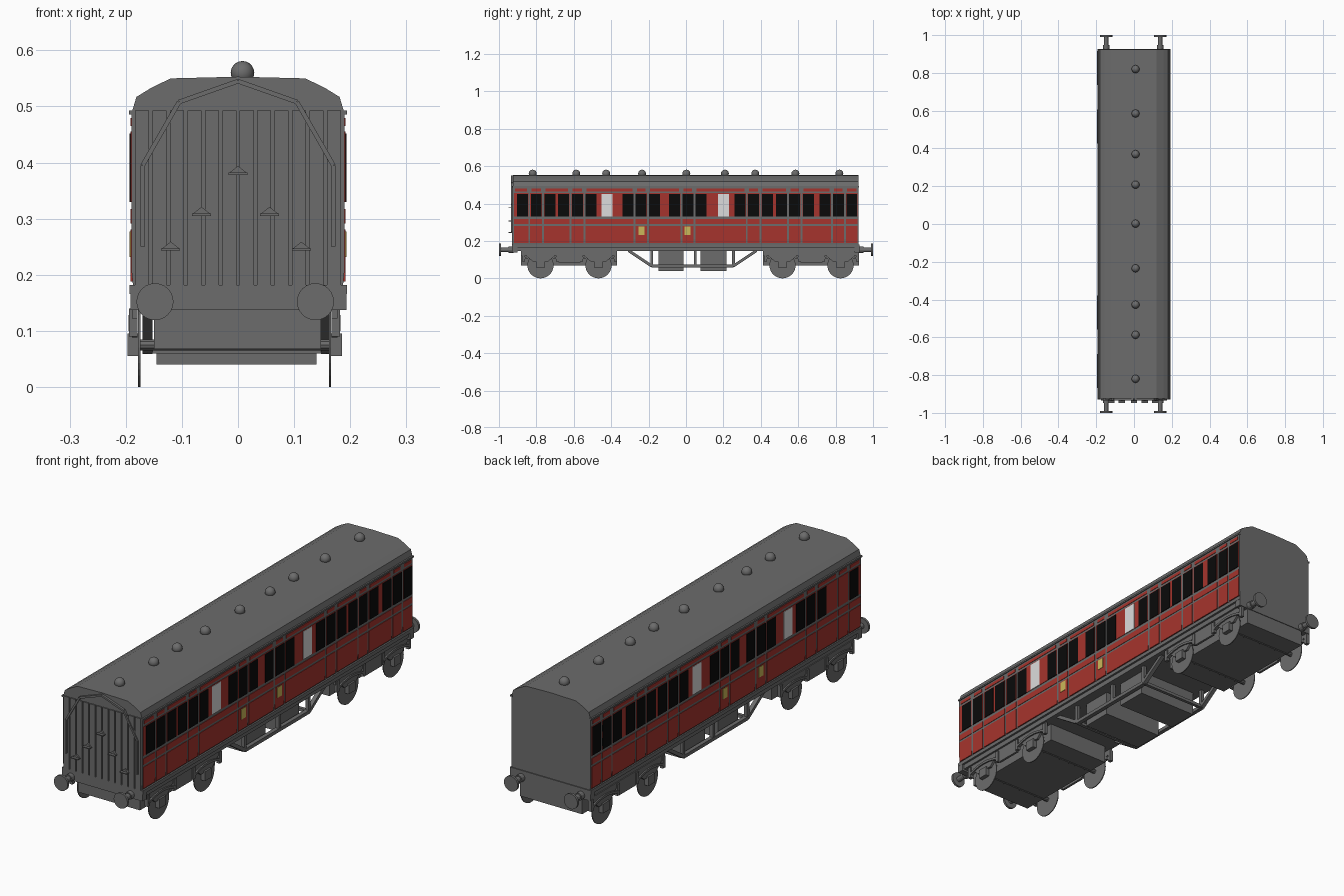
import bpy, bmesh, math
from mathutils import Vector, Matrix

if "Cube" in bpy.data.objects:
    bpy.data.objects.remove(bpy.data.objects["Cube"])

def material(name, col):
    m = bpy.data.materials.new(name)
    m.diffuse_color = (*col, 1)
    m.use_nodes = True
    m.node_tree.nodes["Principled BSDF"].inputs["Base Color"].default_value = m.diffuse_color
    return m

GREY = material("grey", (0.15, 0.15, 0.15))
RED = material("red", (0.38, 0.034, 0.026))
BLACK = material("black", (0.003, 0.003, 0.003))
WHITE = material("white", (0.72, 0.72, 0.72))
YELLOW = material("yellow", (0.6, 0.48, 0.1))
CX = -0.006  # running gear centre line

def finish(name, bm, mat, smooth=False):
    bmesh.ops.recalc_face_normals(bm, faces=bm.faces)
    me = bpy.data.meshes.new(name)
    bm.to_mesh(me)
    bm.free()
    me.materials.append(mat)
    ob = bpy.data.objects.new(name, me)
    bpy.context.collection.objects.link(ob)
    if smooth:
        for p in me.polygons:
            p.use_smooth = True
    return ob

def add_box(bm, x0, x1, y0, y1, z0, z1):
    m = Matrix.Translation(((x0 + x1) / 2, (y0 + y1) / 2, (z0 + z1) / 2))
    m = m @ Matrix.Diagonal((abs(x1 - x0), abs(y1 - y0), abs(z1 - z0), 1))
    bmesh.ops.create_cube(bm, size=1, matrix=m)

def boxes(name, items, mat):
    bm = bmesh.new()
    for b in items:
        add_box(bm, *b)
    return finish(name, bm, mat)

def add_prism(bm, pts, axis, a, b):
    """Extrude a 2D outline along x (points are y,z) or y (points are x,z)."""
    def co(p, t):
        return (t, p[0], p[1]) if axis == 'x' else (p[0], t, p[1])
    lo = [bm.verts.new(co(p, a)) for p in pts]
    hi = [bm.verts.new(co(p, b)) for p in pts]
    n = len(pts)
    bm.faces.new(lo)
    bm.faces.new(hi[::-1])
    for i in range(n):
        bm.faces.new((lo[i], lo[(i + 1) % n], hi[(i + 1) % n], hi[i]))

def add_disc(bm, axis, centre, r, depth, seg=24):
    rot = Matrix.Rotation(math.pi / 2, 4, 'Y' if axis == 'x' else 'X')
    bmesh.ops.create_cone(bm, cap_ends=True, segments=seg, radius1=r, radius2=r,
                          depth=depth, matrix=Matrix.Translation(centre) @ rot)

def add_bar(bm, p, q, w, h, side):
    """Square bar from p to q, w wide along side."""
    p, q, side = Vector(p), Vector(q), Vector(side)
    d = q - p
    n = d.normalized().cross(side)
    m = Matrix((side * w, n * h, d)).transposed().to_4x4()
    bmesh.ops.create_cube(bm, size=1, matrix=Matrix.Translation((p + q) / 2) @ m)

# Carriage body with arched roof
half = [(0.187, 0.18), (0.19, 0.21), (0.19, 0.487), (0.181, 0.517), (0.155, 0.533), (0.12, 0.55)]
outline = half + [(0, 0.553)] + [(-x, z) for x, z in reversed(half)]
bm = bmesh.new()
add_prism(bm, outline, 'y', -0.925, 0.923)
finish("body", bm, GREY)

# Eaves mouldings
boxes("eaves", [(s * 0.185, s * 0.1945, -0.927, 0.924, 0.486, 0.493) for s in (1, -1)], GREY)

# Roof ventilators
bm = bmesh.new()
for y in (-0.82, -0.587, -0.427, -0.235, 0.002, 0.208, 0.37, 0.585, 0.82):
    bmesh.ops.create_uvsphere(bm, u_segments=16, v_segments=10, radius=0.021,
                              matrix=Matrix.Translation((0.008, y, 0.56)))
finish("roof_vents", bm, GREY, True)

# Side panelling: red plates separated by grey seams
seams = [-0.838, -0.764, -0.618, -0.543, -0.275, -0.204, -0.025, 0.045,
         0.325, 0.398, 0.546, 0.617, 0.78, 0.85]
edges = [-0.925] + seams + [0.923]
rows = [(0.188, 0.281), (0.291, 0.317), (0.33, 0.455)]
panels, dashes = [], []
for s in (1, -1):
    for a, b in zip(edges, edges[1:]):
        for z0, z1 in rows:
            panels.append((s * 0.186, s * 0.192, a + 0.005, b - 0.005, z0, z1))
        dashes.append((s * 0.186, s * 0.192, a + 0.012, b - 0.012, 0.465, 0.479))
boxes("side_panels", panels, RED)
boxes("upper_panels", dashes, RED)

# Windows
windows = [-0.874, -0.801, -0.727, -0.655, -0.58, -0.508, -0.31, -0.24, -0.168,
           -0.061, 0.011, 0.08, 0.289, 0.361, 0.436, 0.511, 0.581, 0.655,
           0.743, 0.816, 0.886]
left_windows = [y for y in windows if not -0.82 < y < -0.7]
boxes("windows", [(s * 0.187, s * 0.1935, y - 0.029, y + 0.029, 0.33, 0.452)
                  for s, ys in ((1, windows), (-1, left_windows)) for y in ys], BLACK)
boxes("frosted_windows", [(s * 0.187, s * 0.1935, y - 0.03, y + 0.03, 0.33, 0.452)
                          for s in (1, -1) for y in (-0.423, 0.201)], WHITE)
boxes("door_plates", [(s * 0.187, s * 0.1935, y - 0.016, y + 0.016, 0.232, 0.277)
                      for s in (1, -1) for y in (-0.238, 0.008)], YELLOW)

# Front end planking, steps and lamp cable
boxes("front_planks", [(x - 0.0125, x + 0.0125, -0.93, -0.92, 0.18, 0.493)
                       for x in [-0.171 + i * 0.0311 for i in range(12)]], GREY)
bm = bmesh.new()
for x, z in ((0, 0.378), (-0.065, 0.305), (0.056, 0.305), (-0.12, 0.243), (0.113, 0.243)):
    add_box(bm, x - 0.017, x + 0.017, -0.948, -0.925, z, z + 0.004)
    add_prism(bm, [(x - 0.015, z + 0.004), (x + 0.015, z + 0.004), (x, z + 0.016)],
              'y', -0.936, -0.925)
finish("end_steps", bm, GREY)
bm = bmesh.new()
for s in (1, -1):
    path = [(s * 0.17, 0.25), (s * 0.17, 0.395), (s * 0.105, 0.508), (0, 0.545)]
    for (xa, za), (xb, zb) in zip(path, path[1:]):
        add_bar(bm, (xa, -0.93, za), (xb, -0.93, zb), 0.01, 0.008, (0, 1, 0))
finish("end_handrail", bm, GREY)

# Underframe
boxes("underframe", [(-0.193, 0.194, -0.928, 0.926, 0.166, 0.182),
                     (-0.185, 0.185, -0.92, 0.918, 0.145, 0.167),
                     (-0.192, 0.193, -0.929, -0.9, 0.137, 0.182),
                     (-0.192, 0.193, 0.9, 0.927, 0.137, 0.182)], GREY)

# Buffers
bm = bmesh.new()
for x in (-0.148, 0.138):
    for s in (1, -1):
        add_disc(bm, 'y', (x, s * 0.995, 0.152), 0.033, 0.01)
        add_disc(bm, 'y', (x, s * 0.957, 0.152), 0.012, 0.07, 12)
        add_disc(bm, 'y', (x, s * 0.936, 0.152), 0.017, 0.025, 12)
finish("buffers", bm, GREY)

# Battery boxes and cross members
boxes("battery_boxes", [(-0.145, 0.14, -0.147, -0.013, 0.04, 0.15),
                        (-0.145, 0.14, 0.078, 0.217, 0.04, 0.15)], GREY)

# Truss rods
bm = bmesh.new()
for x in (CX - 0.155, CX + 0.163):
    path = [(-0.307, 0.148), (-0.184, 0.066), (0.254, 0.066), (0.377, 0.148)]
    for (ya, za), (yb, zb) in zip(path, path[1:]):
        add_bar(bm, (x, ya, za), (x, yb, zb), 0.018, 0.015, (1, 0, 0))
    for y in (-0.184, 0.05, 0.254):
        add_box(bm, x - 0.008, x + 0.008, y - 0.007, y + 0.007, 0.066, 0.15)
for y in (-0.184, 0.254):
    add_box(bm, CX - 0.155, CX + 0.163, y - 0.007, y + 0.007, 0.06, 0.073)
finish("truss_rods", bm, GREY)

# Bogies: central block, side frames, axle boxes, springs and wheels
frame, axle, wheel = bmesh.new(), bmesh.new(), bmesh.new()
for cy in (-0.623, 0.671):
    add_box(frame, CX - 0.144, CX + 0.154, cy - 0.258, cy + 0.253, 0.068, 0.146)
    for s in (1, -1):
        xa, xb = CX + s * 0.173, CX + s * 0.183
        add_box(frame, xa, xb, cy - 0.258, cy + 0.253, 0.122, 0.146)
        add_box(frame, xa, xb, cy - 0.06, cy + 0.06, 0.085, 0.13)
        for d in (-0.155, 0.155):
            y = cy + d
            # horn guide
            add_prism(frame, [(y - 0.085, 0.13), (y - 0.04, 0.088), (y + 0.04, 0.088),
                              (y + 0.085, 0.13)], 'x', xa, xb)
            # spring hangers
            for e in (-0.09, 0.09):
                add_box(axle, xa, CX + s * 0.188, y + e - 0.008, y + e + 0.008, 0.09, 0.14)
            # leaf spring arc
            arc = [(y - 0.09 + 0.03 * i, 0.1 + 0.018 * (1 - ((i - 3) / 3) ** 2)) for i in range(7)]
            add_prism(axle, arc + [(a, b + 0.01) for a, b in reversed(arc)],
                      'x', xa, CX + s * 0.189)
            add_box(axle, CX + s * 0.168, CX + s * 0.191, y - 0.022, y + 0.022, 0.055, 0.095)
            add_disc(wheel, 'x', (CX + s * 0.17, y, 0.07), 0.07, 0.004, 32)
    for d in (-0.155, 0.155):
        add_disc(wheel, 'x', (CX, cy + d, 0.075), 0.01, 0.34, 10)
finish("bogie_frames", frame, GREY)
finish("axle_boxes", axle, GREY)
finish("wheels", wheel, GREY)
